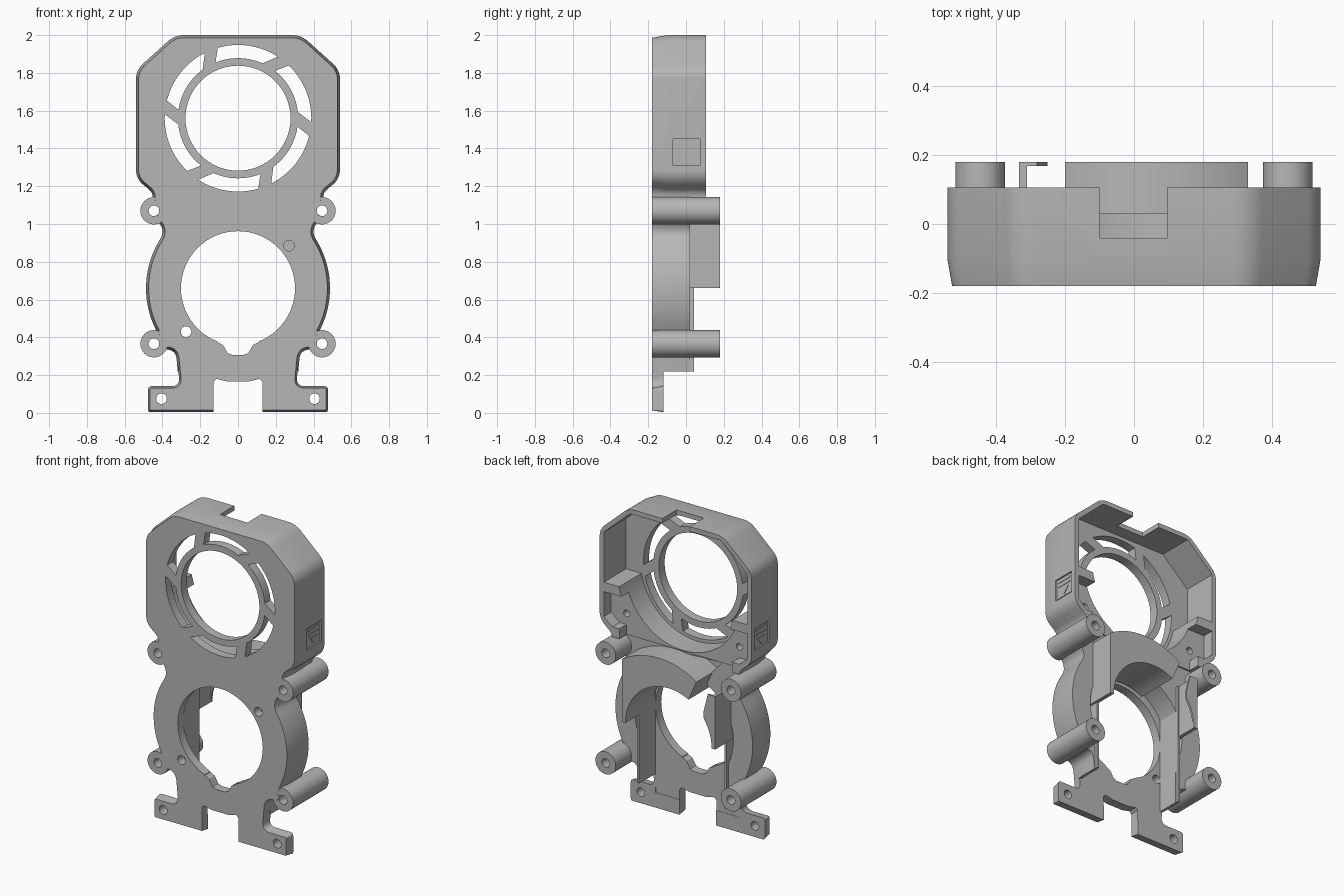
import bpy, bmesh, math
from mathutils import Vector

cube = bpy.data.objects.get("Cube")
if cube:
    bpy.data.objects.remove(cube, do_unlink=True)

mat = bpy.data.materials.new("plain grey")
mat.use_nodes = True
grey = (0.47, 0.47, 0.47, 1)
mat.diffuse_color = grey
mat.node_tree.nodes["Principled BSDF"].inputs["Base Color"].default_value = grey

FRONT, FLOOR, BACK, FAN, BLOWER = -0.18, -0.122, 0.18, 1.56, 0.66


def inset(poly, d):
    """Move every side of a clockwise (x, z) outline inward by d."""
    n, out = len(poly), []
    for i in range(n):
        p = Vector(poly[i])
        a = (p - Vector(poly[i - 1])).normalized()
        b = (Vector(poly[(i + 1) % n]) - p).normalized()
        na, nb = Vector((a.y, -a.x)), Vector((b.y, -b.x))
        q = p + (na + nb) * d / max(1 + na.dot(nb), 0.4)
        out.append((q.x, q.y))
    return out


def rounded(points, steps=10):
    """Replace the inner corners of an open path by curves of the given reach."""
    out = [points[0][:2]]
    for prev, (x, z, r), nxt in zip(points, points[1:], points[2:]):
        p = Vector((x, z))
        a = p + (Vector(prev[:2]) - p).normalized() * r
        b = p + (Vector(nxt[:2]) - p).normalized() * r
        for i in range(steps + 1):
            t = i / steps
            q = a * (1 - t) ** 2 + p * 2 * t * (1 - t) + b * t * t
            out.append((q.x, q.y))
    return out + [points[-1][:2]]


def prism(name, poly, y0, y1, chamfer=0, depth=0.08):
    """Extrude an (x, z) outline along y, with an optional front chamfer."""
    rings = [(poly, y0), (poly, y1)]
    if chamfer:
        rings = [(inset(poly, chamfer), y0), (poly, y0 + depth), (poly, y1)]
    bm = bmesh.new()
    loops = [[bm.verts.new((x, y, z)) for x, z in p] for p, y in rings]
    n = len(poly)
    for lo, hi in zip(loops, loops[1:]):
        for i in range(n):
            j = (i + 1) % n
            bm.faces.new((lo[i], lo[j], hi[j], hi[i]))
    bm.faces.new(loops[0])
    bm.faces.new(loops[-1])
    bmesh.ops.recalc_face_normals(bm, faces=bm.faces)
    mesh = bpy.data.meshes.new(name)
    bm.to_mesh(mesh)
    bm.free()
    mesh.materials.append(mat)
    ob = bpy.data.objects.new(name, mesh)
    bpy.context.collection.objects.link(ob)
    return ob


def arc(cx, cz, r, a0, a1, n):
    steps = [math.radians(a0 + (a1 - a0) * i / n) for i in range(n + 1)]
    return [(cx + r * math.cos(t), cz + r * math.sin(t)) for t in steps]


def circle(cx, cz, r, n=64):
    return arc(cx, cz, r, 0, 360, n)[:-1]


def rect(x0, x1, z0, z1):
    return [(x0, z0), (x1, z0), (x1, z1), (x0, z1)]


def mirrored(half):
    return half + [(-x, z) for x, z in reversed(half)]


def carve(ob, cutters):
    """Subtract the cutters, keep the result and remove the cutters."""
    for c in cutters:
        c.hide_render = True
        m = ob.modifiers.new("cut", "BOOLEAN")
        m.operation, m.solver, m.object = "DIFFERENCE", "EXACT", c
    dg = bpy.context.evaluated_depsgraph_get()
    mesh = bpy.data.meshes.new_from_object(ob.evaluated_get(dg))
    ob.modifiers.clear()
    ob.data = mesh
    for c in cutters:
        bpy.data.objects.remove(c, do_unlink=True)


def cut(poly, y0=-0.3, y1=0.3):
    return prism("cutter", poly, y0, y1)


# Housing outline: head, waist, round belly and feet
half = rounded([(0.1, 2.0), (0.335, 2.0, 0.05), (0.54, 1.815, 0.05), (0.54, 1.24, 0.05),
                (0.45, 1.165, 0.03), (0.455, 1.07, 0.03), (0.39, 0.96, 0.04), (0.415, 0.915)])
half += arc(0, BLOWER, 0.487, 30, -25, 24)
half += rounded([(0.43, 0.43), (0.42, 0.335, 0.03), (0.33, 0.335, 0.05), (0.312, 0.145, 0.04),
                 (0.48, 0.145, 0.025), (0.48, 0.0, 0.02), (0.05, 0.0)])
housing = prism("housing", mirrored(half), FRONT, 0.105, 0.014)

# Stepped back, hollow chambers, top notch and the gap between the feet
top = inset(mirrored([(0.335, 2.0), (0.54, 1.815), (0.54, 1.45)]), 0.03)
chamber = [p for p in top if p[1] > 1.5 and p[0] > 0] + [(0.51, 1.48)]
chamber += arc(0, FAN, 0.41, -11.3, -168.7, 48)
chamber += [(-0.51, 1.48)] + [p for p in top if p[1] > 1.5 and p[0] < 0]
corner = inset(mirrored([(0.54, 1.45), (0.54, 1.245), (0.46, 1.18)]), 0.03)
cutters = [
    cut(rect(-1, 1, -0.1, 0.22), -0.12),
    cut(rect(-1, 1, 0.1, 1.145), 0.02),
    cut(rect(-0.4, 0.4, 1.1, 1.35), 0.03),
    cut(chamber, FLOOR), cut(corner, 0.03),
    cut(arc(0, BLOWER, 0.35, -30, 210, 48) + [(-0.3, 0.1), (0.3, 0.1)], FLOOR),
    cut([(0.06, 1.09), (-0.03, 1.13), (-0.27, 1.14), (-0.19, 1.05)], -0.04),
    cut(rect(-0.1, 0.095, 1.9, 2.1), -0.04),
    cut(mirrored([(0.13, -0.1), (0.13, 0.165), (0.115, 0.18), (0.06, 0.167)])),
]

# Large openings and the ring of slanted slots
cutters += [cut(circle(0, FAN, 0.278)), cut(circle(0, BLOWER, 0.302)),
            cut(mirrored([(0.13, 0.43), (0.11, 0.375), (0.08, 0.36), (0.055, 0.317), (0.03, 0.307)]))]
for k in range(6):
    a = 60 * k
    cutters.append(cut(arc(0, FAN, 0.388, a - 3, a + 46, 14) + arc(0, FAN, 0.318, a + 52, a + 6, 14)))

# Screw holes
posts = [(sx * 0.445, z) for sx in (1, -1) for z in (1.07, 0.366)]
holes = posts + [(0.27, 0.885), (-0.275, 0.43), (0.405, 0.075), (-0.405, 0.075)]
cutters += [cut(circle(x, z, 0.028, 32)) for x, z in holes]
cutters += [cut(circle(sx * 0.4, 1.28, 0.022, 24), -0.05) for sx in (1, -1)]

# Recessed badge panels on both sides
for sx in (1, -1):
    x0, x1 = sorted((sx * 0.531, sx * 0.6))
    cutters.append(cut(rect(x0, x1, 1.31, 1.45), -0.07, 0.075))
carve(housing, cutters)

# Screw posts
for i, (x, z) in enumerate(posts):
    post = prism("screw_post_%d" % (i + 1), circle(x, z, 0.072), FRONT + 0.001, BACK)
    carve(post, [cut(circle(x, z, 0.028, 32))])

# Arched duct cover on the back: off-centre outer curve, straight outer side
duct = arc(0.07, BLOWER, 0.48, 57.2, 124.2, 28) + arc(0, BLOWER, 0.305, 118, 0, 36)
duct += [(0.33, BLOWER)]
prism("duct_arch", duct, -0.1, BACK)

# Hooked guard opposite the arch, its lip following the opening
prism("guard_wall", rect(-0.333, -0.31, BLOWER, 1.0), -0.1, BACK)
lip = arc(0, BLOWER, 0.308, 180, 145, 12) + [(-0.25, 0.88), (-0.28, 1.0), (-0.333, 1.0), (-0.333, 0.66)]
prism("guard_lip", lip, 0.168, BACK)

# Inner rails beside the blower opening
for side, sx in (("left", 1), ("right", -1)):
    x0, x1 = sorted((sx * 0.303, sx * 0.317))
    prism(side + "_rail", rect(x0, x1, 0.22, 1.0), -0.13, 0.042)


# Badge relief: panel, two bars and a downward triangle
def side_plate(name, sx, yz, raised=0.0):
    ob = prism(name, yz, 0.529 + raised, 0.535 + raised)
    for v in ob.data.vertices:
        y, x, z = v.co
        v.co = (sx * x, y, z)
    if sx > 0:
        ob.data.flip_normals()


for side, sx in (("left", 1), ("right", -1)):
    side_plate(side + "_badge_panel", sx, rect(-0.063, 0.068, 1.317, 1.443))
    for z in (1.392, 1.42):
        side_plate(side + "_badge_bar", sx, rect(-0.05, 0.055, z, z + 0.008), 0.003)
    side_plate(side + "_badge_arrow", sx, [(-0.035, 1.372), (0.04, 1.372), (0.0025, 1.328)], 0.003)

# Shading
for ob in bpy.context.view_layer.objects:
    ob.select_set(ob.type == "MESH" and mat.name in ob.data.materials)
bpy.context.view_layer.objects.active = housing
bpy.ops.object.shade_smooth_by_angle(angle=math.radians(10))
